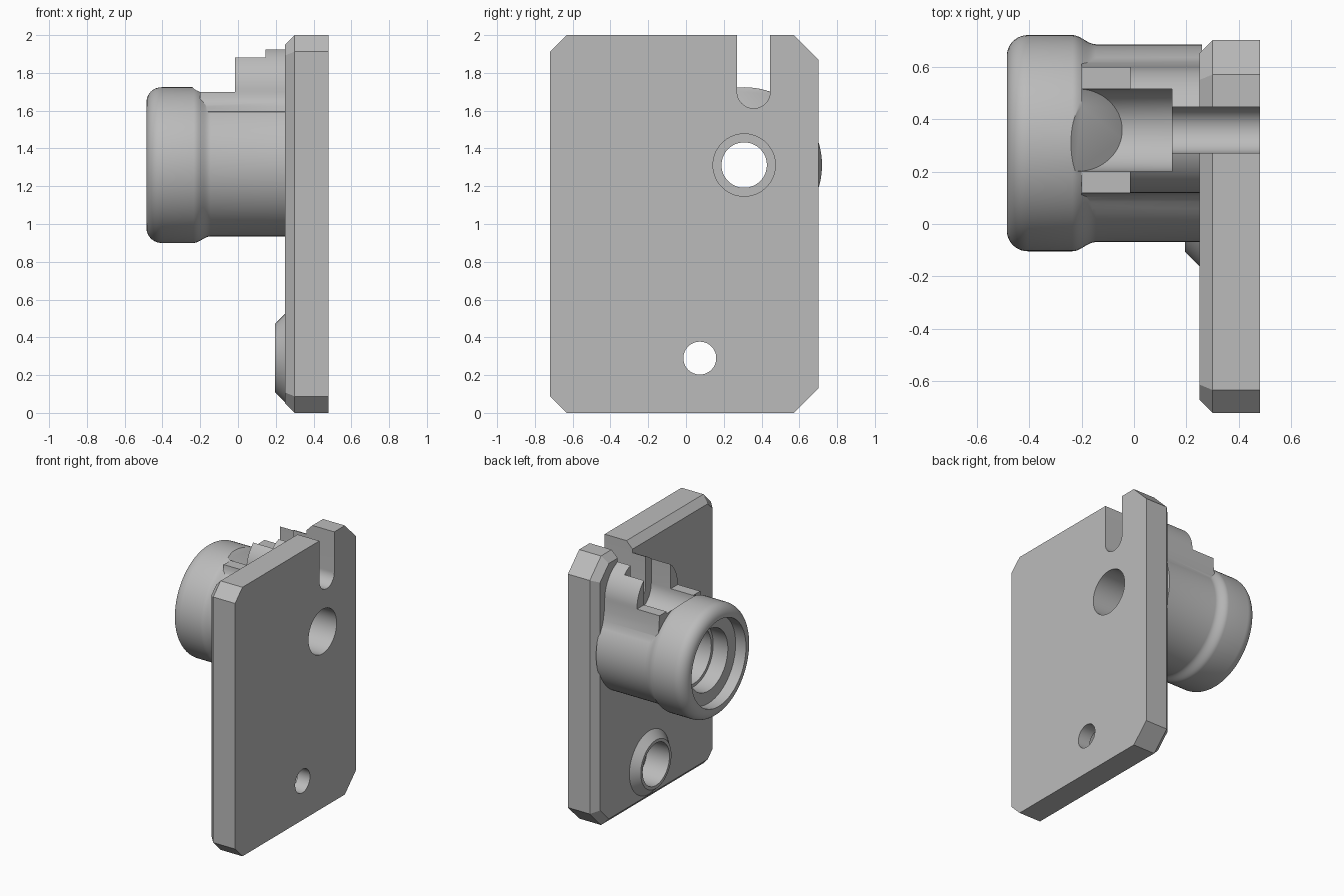
import bpy, bmesh, math
from mathutils import Matrix

if "Cube" in bpy.data.objects:
    bpy.data.objects.remove(bpy.data.objects["Cube"], do_unlink=True)

grey = bpy.data.materials.new("plain grey")
grey.use_nodes = True
GREY = (0.5, 0.5, 0.5, 1)
grey.diffuse_color = GREY
grey.node_tree.nodes["Principled BSDF"].inputs["Base Color"].default_value = GREY

BARREL = (0.308, 1.312)   # y, z of the barrel axis
BOSS = (0.073, 0.29)
SLOT = (0.358, 1.70)


def finish(name, bm):
    bmesh.ops.recalc_face_normals(bm, faces=bm.faces[:])
    mesh = bpy.data.meshes.new(name)
    bm.to_mesh(mesh)
    bm.free()
    mesh.materials.append(grey)
    ob = bpy.data.objects.new(name, mesh)
    bpy.context.collection.objects.link(ob)
    return ob


def skin(name, rings):
    """Bridge equal rings of points and cap both ends."""
    bm = bmesh.new()
    loops = [[bm.verts.new(p) for p in ring] for ring in rings]
    n = len(loops[0])
    for a, b in zip(loops, loops[1:]):
        for i in range(n):
            j = (i + 1) % n
            bm.faces.new((a[i], a[j], b[j], b[i]))
    bm.faces.new(loops[0])
    bm.faces.new(loops[-1])
    return finish(name, bm)


def lathe(name, profile, axis, n=96):
    """Revolve (x, radius) points around an axis parallel to x."""
    angles = [2 * math.pi * i / n for i in range(n)]
    return skin(name, [[(x, axis[0] + r * math.cos(a), axis[1] + r * math.sin(a))
                        for a in angles] for x, r in profile])


def prism(name, outline, x0, x1):
    return skin(name, [[(x, y, z) for y, z in outline] for x in (x0, x1)])


def arc(c, r, a0, a1, n):
    """Points (c + r * direction) from angle a0 to a1 in degrees."""
    out = []
    for i in range(n + 1):
        a = math.radians(a0 + (a1 - a0) * i / n)
        out.append((c[0] + r * math.cos(a), c[1] + r * math.sin(a)))
    return out


def combine(target, other, operation):
    mod = target.modifiers.new(operation, 'BOOLEAN')
    mod.operation = operation
    mod.solver = 'EXACT'
    mod.object = other
    bpy.context.view_layer.objects.active = target
    bpy.ops.object.modifier_apply(modifier=mod.name)
    bpy.data.objects.remove(other, do_unlink=True)


def slot_outline(r):
    return arc(SLOT, r, 180, 360, 32) + [(SLOT[0] + r, 2.2), (SLOT[0] - r, 2.2)]


def smooth(ob):
    bpy.ops.object.select_all(action='DESELECT')
    ob.select_set(True)
    bpy.context.view_layer.objects.active = ob
    bpy.ops.object.shade_smooth_by_angle(angle=math.radians(25))


# Mounting plate: clipped corners, bevelled rim on the barrel side
lo, hi, a, b = -0.72, 0.702, 0.087, 0.132
outline = [(lo + a, 0), (hi - b, 0), (hi, b), (hi, 2 - b),
           (hi - b, 2), (lo + a, 2), (lo, 2 - a), (lo, a)]
plate = prism("mounting_plate", outline, 0.25, 0.48)
bm = bmesh.new()
bm.from_mesh(plate.data)
rim = [e for e in bm.edges if all(v.co.x < 0.3 for v in e.verts)]
bmesh.ops.bevel(bm, geom=rim, offset=0.05, segments=1, affect='EDGES')
bm.to_mesh(plate.data)
bm.free()

# Conical boss around the lower hole
boss = lathe("lower_boss", [(0.195, 0.18), (0.252, 0.237), (0.30, 0.237)], BOSS)
combine(plate, boss, 'UNION')
boss_hole = [(0.1, 0.157), (0.38, 0.157), (0.38, 0.087), (0.6, 0.087)]
combine(plate, lathe("boss_cutter", boss_hole, BOSS), 'DIFFERENCE')
combine(plate, lathe("bore_cutter", [(0.1, 0.165), (0.6, 0.165)], BARREL), 'DIFFERENCE')
combine(plate, prism("slot_cutter", slot_outline(0.0875), 0.1, 0.6), 'DIFFERENCE')

# Barrel: rounded head that blends into a narrower neck
HEAD, NECK = 0.412, 0.377
profile = arc((-0.405, HEAD - 0.08), 0.08, 180, 90, 10)
profile += [(-0.235 + 0.09 * t, NECK + (HEAD - NECK) * (0.5 + 0.5 * math.cos(math.pi * t)))
            for t in [i / 10 for i in range(11)]]
profile.append((0.26, NECK))
barrel = lathe("barrel", profile, BARREL)

# Round lobe on the neck, with flared feet and a low shelf towards the head
lobe_outline = arc(SLOT, 0.24, 0, 180, 40)
lobe_outline += [(0.115, 1.67), (0.105, 1.645), (0.085, 1.622), (0.055, 1.595),
                 (0.1, 1.42), (0.6, 1.42), (0.66, 1.43),
                 (0.635, 1.49), (0.615, 1.55), (0.602, 1.62)]
lobe = prism("lobe", lobe_outline, -0.2, 0.26)
step = prism("step_cutter", [(-0.2, 1.70), (0.9, 1.70), (0.9, 2.2), (-0.2, 2.2)], -0.5, -0.015)
combine(lobe, step, 'DIFFERENCE')
combine(barrel, lobe, 'UNION')

# Wide slot with a ramped end, then the narrow slot behind it
wide = slot_outline(0.157)
floor = SLOT[1] - 0.157
ramp = [(-0.045 - 1.08 * (z - floor), y, z) for y, z in wide]
combine(barrel, skin("wide_cutter", [ramp, [(0.145, y, z) for y, z in wide]]), 'DIFFERENCE')
combine(barrel, prism("narrow_cutter", slot_outline(0.0875), 0.1, 0.6), 'DIFFERENCE')

# Stepped bore through the barrel
bore = [(-0.6, 0.32), (-0.40, 0.32), (-0.40, 0.228), (-0.28, 0.228), (-0.28, 0.205),
        (0.0, 0.205), (0.0, 0.12), (0.1, 0.12), (0.1, 0.165), (0.6, 0.165)]
combine(barrel, lathe("barrel_cutter", bore, BARREL), 'DIFFERENCE')

for part in (plate, barrel):
    smooth(part)
